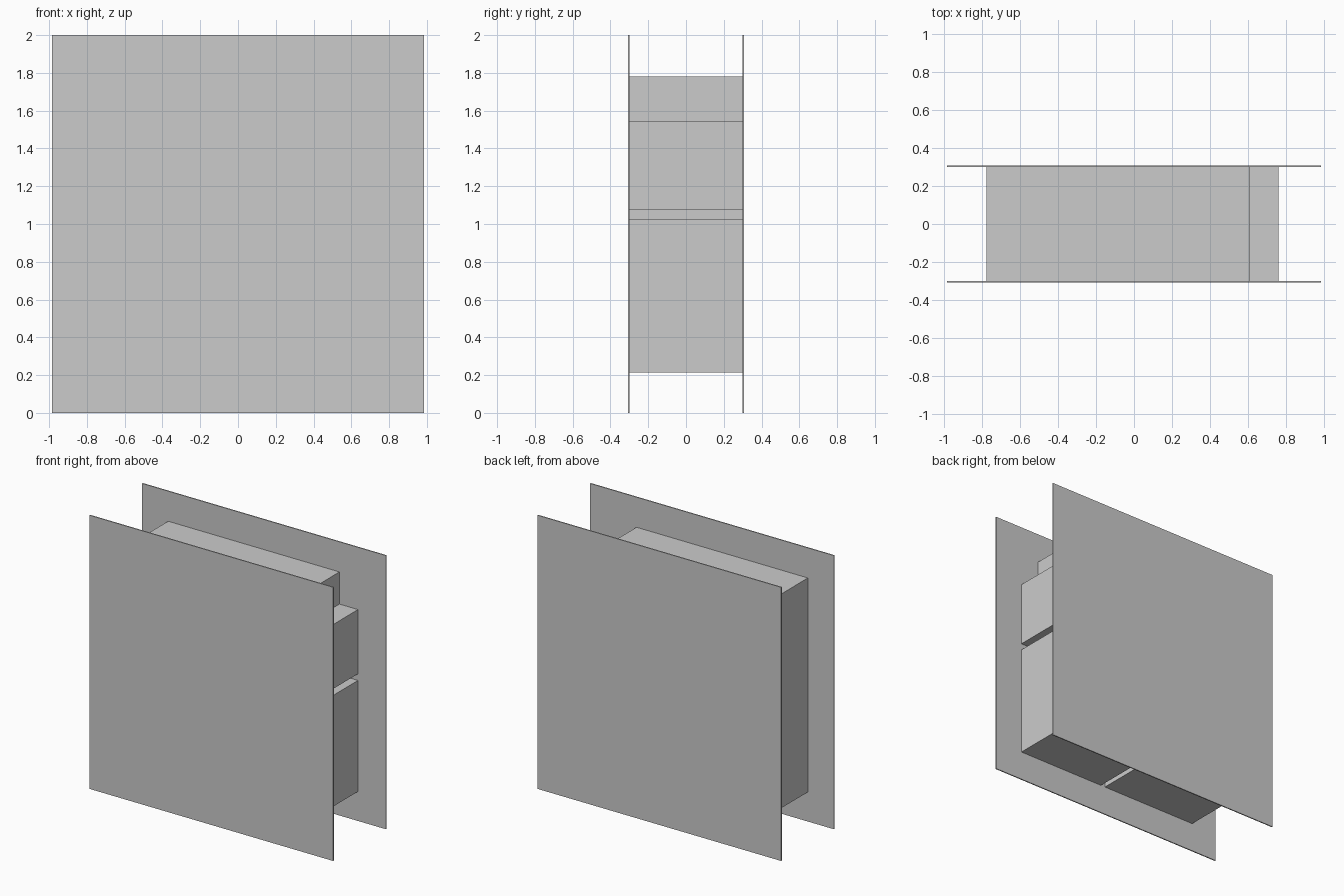
import bpy, bmesh

if "Cube" in bpy.data.objects:
    bpy.data.objects.remove(bpy.data.objects["Cube"])


def extrude_profile(name, outline, y0, y1):
    """Solid made from an (x, z) outline, extruded along y."""
    bm = bmesh.new()
    face = bm.faces.new([bm.verts.new((x, y0, z)) for x, z in outline])
    res = bmesh.ops.extrude_face_region(bm, geom=[face])
    verts = [g for g in res["geom"] if isinstance(g, bmesh.types.BMVert)]
    bmesh.ops.translate(bm, verts=verts, vec=(0, y1 - y0, 0))
    bmesh.ops.recalc_face_normals(bm, faces=bm.faces)
    mesh = bpy.data.meshes.new(name)
    bm.to_mesh(mesh)
    bm.free()
    obj = bpy.data.objects.new(name, mesh)
    bpy.context.collection.objects.link(obj)
    return obj


def rect(x0, x1, z0, z1):
    return [(x0, z0), (x1, z0), (x1, z1), (x0, z1)]


INNER, OUTER = 0.30, 0.308

# Thin square plates, front and back
for name, side in (("front_plate", -1), ("back_plate", 1)):
    y0, y1 = sorted((side * INNER, side * OUTER))
    extrude_profile(name, rect(-0.985, 0.985, 0, 2), y0, y1)

# Main core: left column with a top arm stepped at its right corner
extrude_profile("main_core", [
    (-0.775, 0.215), (0.01, 0.215), (0.01, 1.075), (0.76, 1.075),
    (0.76, 1.545), (0.61, 1.545), (0.61, 1.78), (-0.775, 1.78)], -INNER, INNER)

# Lower right block, set off by a narrow gap
extrude_profile("lower_block", rect(0.045, 0.76, 0.215, 1.027), -INNER, INNER)
